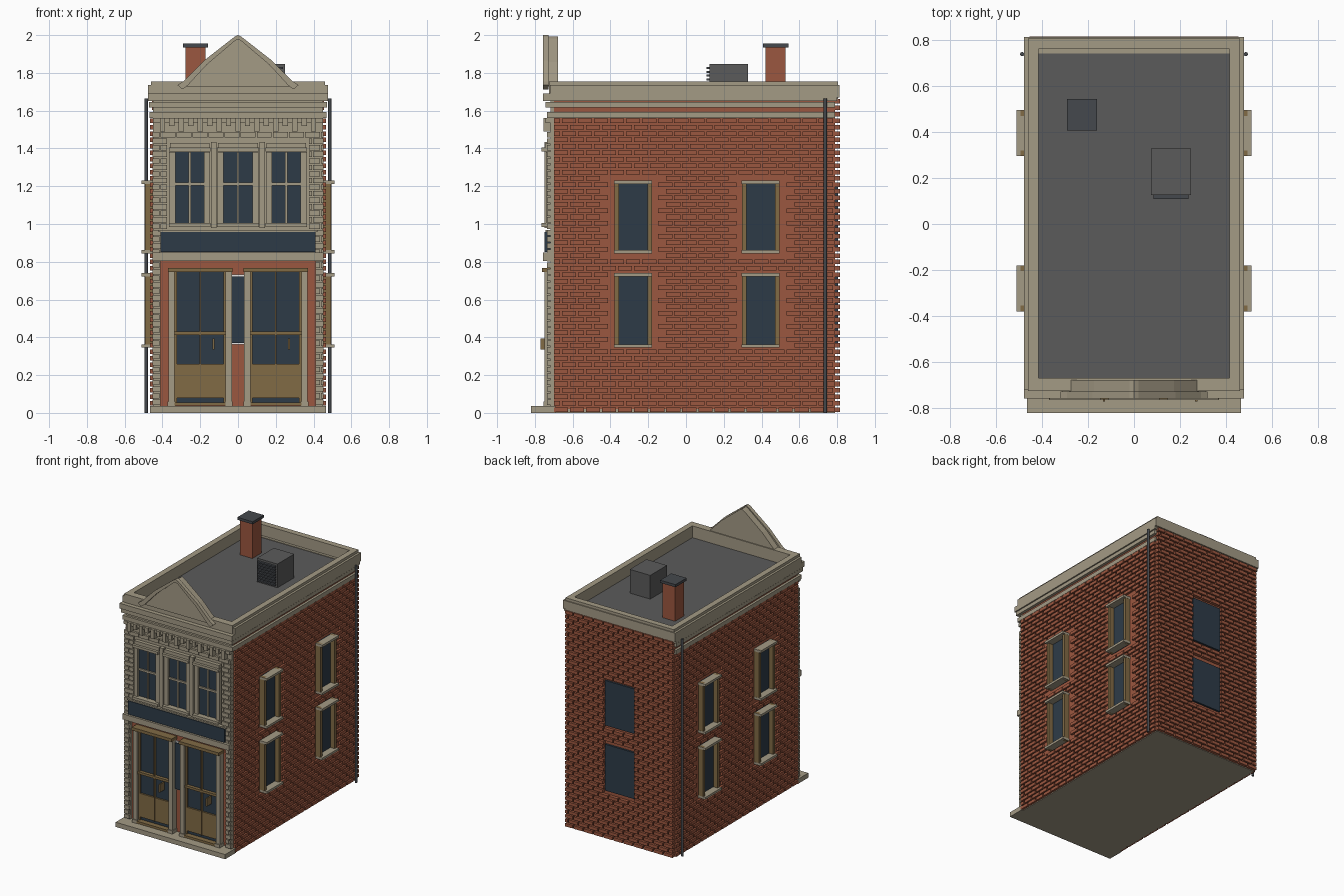
import bpy, bmesh, math
from mathutils import Matrix

cube = bpy.data.objects.get("Cube")
if cube:
    bpy.data.objects.remove(cube)


def material(name, r, g, b):
    m = bpy.data.materials.new(name)
    m.use_nodes = True
    m.diffuse_color = (r, g, b, 1)
    m.node_tree.nodes["Principled BSDF"].inputs["Base Color"].default_value = (r, g, b, 1)
    return m


brick = material("brick red", .33, .095, .05)
stone = material("pale stone", .37, .325, .235)
glass = material("navy glass", .027, .044, .064)
wood = material("brown wood", .22, .145, .06)
roof_grey = material("roof grey", .105, .105, .105)
metal = material("dark metal", .06, .066, .075)
white = material("white panel", .85, .85, .85)


def finish(name, bm, mat):
    mesh = bpy.data.meshes.new(name)
    bmesh.ops.recalc_face_normals(bm, faces=bm.faces)
    bm.to_mesh(mesh)
    bm.free()
    mesh.materials.append(mat)
    ob = bpy.data.objects.new(name, mesh)
    bpy.context.collection.objects.link(ob)
    return ob


def part(name, mat, boxes, mirror=False):
    """One object made of boxes (x0, x1, y0, y1, z0, z1), optionally mirrored in x."""
    bm = bmesh.new()
    boxes = list(boxes)
    if mirror:
        boxes += [(-b[1], -b[0], *b[2:]) for b in boxes]
    for x0, x1, y0, y1, z0, z1 in boxes:
        v = [bm.verts.new((x, y, z)) for z in (z0, z1)
             for x, y in ((x0, y0), (x1, y0), (x1, y1), (x0, y1))]
        bm.faces.new(v[:4])
        bm.faces.new(v[4:])
        for i in range(4):
            j = (i + 1) % 4
            bm.faces.new((v[i], v[j], v[j + 4], v[i + 4]))
    return finish(name, bm, mat)


def ring(x, y0, y1, z0, z1, t):
    """Four boxes around a rectangle, t thick inwards."""
    return [(-x, x, y0, y0 + t, z0, z1), (-x, x, y1 - t, y1, z0, z1),
            (-x, t - x, y0 + t, y1 - t, z0, z1), (x - t, x, y0 + t, y1 - t, z0, z1)]


def courses(u0, u1, z0, z1, length, rise, gap, holes=(), clip=False):
    """Staggered brick rectangles (u0, u1, z0, z1) avoiding the holes."""
    out = []
    for row in range(round((z1 - z0) / rise)):
        a, b = z0 + row * rise + gap / 2, z0 + (row + 1) * rise - gap / 2
        u = u0 - (row % 2) * length / 2
        while u < u1:
            pieces = [(max(u, u0), min(u + length - gap, u1))]
            for h0, h1, k0, k1 in holes:
                if b <= k0 or a >= k1:
                    continue
                if clip:
                    pieces = [q for p, r in pieces for q in ((p, min(r, h0)), (max(p, h1), r))]
                else:
                    pieces = [q for q in pieces if q[1] <= h0 or q[0] >= h1]
            out += [(p, r, a, b) for p, r in pieces if r - p > .008]
            u += length
    return out


# Brick body and base
part("brick_body", brick, [(-.45, .45, -.7, .79, .02, 1.66)])
part("base_slab", stone, [(-.45, .45, -.7, .79, 0, .02)])
part("front_step", stone, [(-.465, .465, -.82, -.69, 0, .036)])

# Brick courses on sides and back
floors = ((.345, .74), (.845, 1.23))
window_ys = (-.28, .395)
side_holes = [(y - .1, y + .1, a, b) for y in window_ys for a, b in floors]
part("side_bricks", brick, [(.445, .467, *r) for r in
     courses(-.7, .785, 0, 1.564, .085, .034, .01, side_holes)], True)
back_holes = [(-.13, .13, a + .015, b - .015) for a, b in floors]
part("back_bricks", brick, [(u, v, .785, .815, a, b) for u, v, a, b in
     courses(-.455, .455, 0, 1.664, .085, .034, .01, back_holes, True)])

# Side windows
for k, (a, b) in enumerate(floors):
    lv = ("lower", "upper")[k]
    part(lv + "_side_glass", glass, [(.44, .456, y - .08, y + .08, a, b) for y in window_ys], True)
    part(lv + "_side_jambs", wood, [(.44, .492, y + s * .087 - .012, y + s * .087 + .012, a, b)
         for y in window_ys for s in (-1, 1)], True)
    part(lv + "_side_lintels_and_sills", stone, [(.44, .511, y - .1, y + .1, z, z + .018)
         for y in window_ys for z in (a, b - .018)], True)
    part(lv + "_back_glass", glass, [(-.125, .125, .78, .805, a + .02, b - .02)])

# Cornice bands, parapet and roof
part("lower_cornice", stone, [(-.468, .468, -.735, .79, 1.56, 1.592)])
part("middle_cornice", stone, [(-.472, .472, -.745, .79, 1.617, 1.645)])
part("upper_cornice", stone, ring(.477, -.74, .8, 1.65, 1.67, .06))
part("front_cornice", stone, [(-.477, .477, -.757, -.7, 1.65, 1.69)])
part("parapet", stone, ring(.46, -.725, .805, 1.66, 1.755, .045))
part("parapet_front_lining", stone, [(-.415, .415, -.69, -.67, 1.66, 1.755)])
part("parapet_rim", stone, ring(.477, -.72, .812, 1.67, 1.735, .02))
part("roof", roof_grey, [(-.44, .44, -.7, .78, 1.64, 1.665)])


# Gable with raised coping
def prism(name, mat, outline, y0, y1):
    bm = bmesh.new()
    f = bm.faces.new([bm.verts.new((x, y0, z)) for x, z in outline])
    ext = bmesh.ops.extrude_face_region(bm, geom=[f])["geom"]
    bmesh.ops.translate(bm, vec=(0, y1 - y0, 0), verts=[e for e in ext if isinstance(e, bmesh.types.BMVert)])
    return finish(name, bm, mat)


half = [(.32, 1.735), (.29, 1.755), (.18, 1.865), (.02, 1.99)]
slope = half + [(0, 2)] + [(-x, z) for x, z in reversed(half)]
prism("gable_panel", stone, [(x * .97, z - .008) for x, z in slope], -.74, -.677)
prism("gable_coping", stone, slope + [(x * .92, z - .022) for x, z in reversed(slope)], -.757, -.728)

# Stone facade
part("facade_upper", stone, [(-.45, .45, -.718, -.7, .81, 1.65)])
part("facade_corners", stone, [(.41, .45, -.718, -.7, .03, .81)], True)
lower = [(-.41, .41, 0, .86)]
upper = [(-.375, .375, .8, 1.44)]
part("facade_blocks", stone, [(u, v, -.735, -.71, a, b) for u, v, a, b in
     courses(-.453, .453, .04, 1.5, .085, .0345, .006, lower + upper, True)])
part("dentils", stone, [(x * .05 - .014, x * .05 + .014, -.755, -.71, 1.49 + .03 * (x % 2), 1.56)
     for x in range(-8, 9)])
part("dentil_band", stone, [(-.45, .45, -.745, -.71, 1.535, 1.56)])

# Three upper front windows
wx = (-.256, 0, .256)
part("upper_front_glass", glass, [(x - .08, x + .08, -.724, -.71, 1, 1.38) for x in wx])
part("upper_front_frames", stone, [(x + s * .092 - .016, x + s * .092 + .016, -.742, -.71, 1, 1.38)
     for x in wx for s in (-1, 1)])
part("upper_front_glazing_bars", stone, [b for x in wx for b in (
     (x - .006, x + .006, -.732, -.71, 1, 1.38), (x - .08, x + .08, -.735, -.71, 1.205, 1.22))])
part("upper_front_lintels", stone, [(x - .11, x + .11, -.765, -.71, 1.385, 1.405) for x in wx])
part("upper_front_heads", stone, [(x - .105, x + .105, -.745, -.71, 1.405, 1.43) for x in wx])
part("upper_front_sills", stone, [(x - .11, x + .11, -.765, -.71, .985, 1.005) for x in wx])
part("upper_pilasters", stone, [(.113, .143, -.75, -.71, .98, 1.435)], True)

# Sign board and ledge
part("sign_board", glass, [(-.41, .41, -.75, -.71, .853, .957)])
part("sign_frame", stone, [(-.42, .42, -.745, -.71, .957, .967)])
part("ledge", stone, [(-.452, .452, -.757, -.7, .805, .848)])

# Shopfront doors
part("door_glass", glass, [(.065, .335, -.715, -.69, .04, .745)], True)
part("door_panels", wood, [(.067, .333, -.728, -.7, .08, .26)], True)
part("door_rails", wood, [(.065, .335, -.74, -.7, .412, .43), (.195, .205, -.735, -.7, .08, .745),
     (.065, .077, -.73, -.7, .05, .745), (.323, .335, -.73, -.7, .05, .745),
     (.065, .335, -.755, -.7, .038, .055)], True)
part("door_headers", wood, [(.03, .37, -.762, -.7, .745, .768)], True)
part("door_pilasters", stone, [(x - .017, x + .017, -.748, -.7, .036, .745) for x in (.049, .352)], True)
part("door_pilaster_feet", stone, [(x - .021, x + .021, -.755, -.7, .036, .06) for x in (.049, .352)], True)
part("door_handles", wood, [(x - .005, x + .005, -.77, -.71, .335, .395) for x in (-.13, .27)])

# Narrow centre display
part("display_panel", white, [(-.033, .033, -.71, -.69, .363, .733)])
part("display_glass", glass, [(-.033, .033, -.718, -.71, .37, .723)])

# Chimney
part("chimney", brick, [(-.277, -.172, .42, .528, 1.66, 1.935)])
part("chimney_cap", metal, [(-.29, -.16, .407, .542, 1.935, 1.955)])

# Rooftop cooling unit with louvres
part("cooling_unit", roof_grey, [(.074, .248, .125, .328, 1.66, 1.847)])
part("cooling_louvres", metal, [(.085, .237, .108, .13, z / 100, z / 100 + .011)
     for z in range(168, 184, 2)])

# Drain pipes
for s, side in ((1, "left"), (-1, "right")):
    bm = bmesh.new()
    bmesh.ops.create_cone(bm, cap_ends=True, segments=12, radius1=.009, radius2=.009, depth=1.665,
                          matrix=Matrix.Translation((s * .486, .738, .8325)))
    finish(side + "_drain_pipe", bm, metal)
    bpy.context.view_layer.objects.active = bpy.context.object
